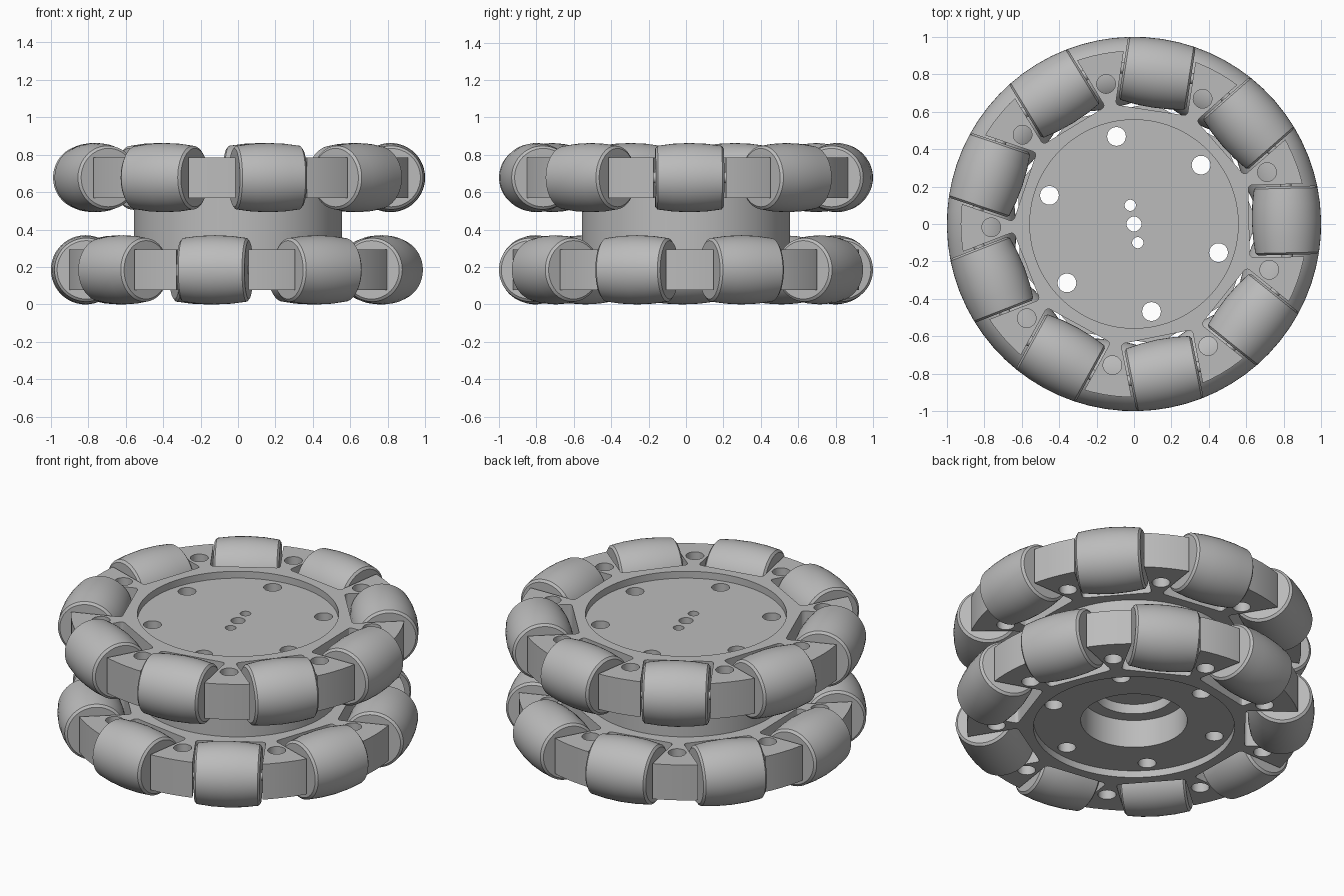
import bpy, bmesh, math
from mathutils import Matrix, Vector

cube = bpy.data.objects.get("Cube")
if cube:
    bpy.data.objects.remove(cube, do_unlink=True)

grey = bpy.data.materials.new("plain_grey")
grey.use_nodes = True
grey.diffuse_color = (0.5, 0.5, 0.5, 1)
grey.node_tree.nodes["Principled BSDF"].inputs["Base Color"].default_value = (0.5, 0.5, 0.5, 1)

COUNT = 9
STEP = math.tau / COUNT
TURN = math.radians(1.3)
LAYERS = {"lower": (0.185, TURN + STEP / 2), "upper": (0.678, TURN)}
HALF = 0.108          # half thickness of a plate
AXIS_R = 0.815        # distance of roller axles from the centre
ROLLER_R = 0.185


def make_object(name, bm):
    bmesh.ops.recalc_face_normals(bm, faces=bm.faces)
    mesh = bpy.data.meshes.new(name)
    bm.to_mesh(mesh)
    bm.free()
    mesh.materials.append(grey)
    obj = bpy.data.objects.new(name, mesh)
    bpy.context.collection.objects.link(obj)
    return obj


def activate(obj):
    bpy.ops.object.select_all(action="DESELECT")
    obj.select_set(True)
    bpy.context.view_layer.objects.active = obj


def smooth(obj, degrees=30):
    activate(obj)
    bpy.ops.object.shade_smooth_by_angle(angle=math.radians(degrees))


def lathe(profile, axis, steps):
    """Revolve (radius, height) points around z or x."""
    bm = bmesh.new()
    pts = [Vector((r, 0, h)) if axis == "Z" else Vector((h, 0, r)) for r, h in profile]
    verts = [bm.verts.new(p) for p in pts]
    edges = [bm.edges.new(pair) for pair in zip(verts, verts[1:])]
    bmesh.ops.spin(bm, geom=verts + edges, cent=(0, 0, 0), steps=steps, angle=math.tau,
                   axis=(0, 0, 1) if axis == "Z" else (1, 0, 0))
    bmesh.ops.remove_doubles(bm, verts=bm.verts, dist=1e-5)
    return bm


def polar(radius, angle, z):
    return Matrix.Rotation(angle, 4, "Z") @ Matrix.Translation((radius, 0, z))


def add_hole(bm, radius, distance, angle, z, depth):
    bmesh.ops.create_cone(bm, cap_ends=True, segments=32, radius1=radius, radius2=radius,
                          depth=depth, matrix=polar(distance, angle, z))


def add_pocket(bm, angle, z):
    """Slot with rounded corners that houses one roller."""
    box = Matrix.Diagonal((0.5, 0.388, 0.3, 1))
    made = bmesh.ops.create_cube(bm, size=1, matrix=polar(0.865, angle, z) @ box)
    upright = {e for v in made["verts"] for e in v.link_edges
               if abs(e.verts[0].co.z - e.verts[1].co.z) > 0.1}
    bmesh.ops.bevel(bm, geom=list(upright), offset=0.02, segments=3, affect="EDGES", profile=0.5)


# Body: two recessed plates, the hub between them and a stepped bore below
low, high = LAYERS["lower"][0], LAYERS["upper"][0]
RIM, HUB, RECESS = 0.926, 0.557, 0.042
body = make_object("wheel_body", lathe([
    (0, 0.35), (0.22, 0.35), (0.22, 0.29), (0.295, 0.29), (0.295, low - HALF + RECESS),
    (HUB, low - HALF + RECESS), (HUB, low - HALF), (RIM, low - HALF), (RIM, low + HALF),
    (HUB, low + HALF), (HUB, high - HALF), (RIM, high - HALF), (RIM, high + HALF),
    (HUB, high + HALF), (HUB, high + HALF - RECESS), (0, high + HALF - RECESS)], "Z", 90))

# Cutter: roller pockets, screw holes in the plates and holes through the hub
cut = bmesh.new()
for z, turn in LAYERS.values():
    for i in range(COUNT):
        add_pocket(cut, turn + i * STEP, z)
        add_hole(cut, 0.05, 0.763, turn + (i + 0.5) * STEP, z, 0.3)
for i in range(6):
    add_hole(cut, 0.05, 0.477, TURN + math.radians(40 + 60 * i), 0.45, 1.2)
add_hole(cut, 0.04, 0, 0, 0.45, 1.2)
for side in (0, math.pi):
    add_hole(cut, 0.03, 0.102, TURN + math.radians(100) + side, 0.45, 1.2)
cutter = make_object("body_cutter", cut)
cutter.hide_render = True
activate(body)
mod = body.modifiers.new("cuts", "BOOLEAN")
mod.operation = "DIFFERENCE"
mod.solver = "EXACT"
mod.object = cutter
bpy.ops.object.modifier_apply(modifier=mod.name)
bpy.data.objects.remove(cutter, do_unlink=True)
smooth(body)

# Rollers: barrels whose outer line follows the wheel's circle, with eased ends
END = 0.183


def barrel_radius(x):
    return math.sqrt(1 - x * x) - AXIS_R


curve = [(barrel_radius(x), x) for x in (-0.172, -0.09, 0, 0.09, 0.172)]
tip = barrel_radius(END) - 0.012
profile = [(0, -END), (tip, -END)] + curve + [(tip, END), (0, END)]
roller = make_object("roller", lathe(profile, "X", 48))
smooth(roller)
axle_bm = bmesh.new()
bmesh.ops.create_cone(axle_bm, cap_ends=True, segments=24, radius1=0.03, radius2=0.03, depth=0.42,
                      matrix=Matrix.Rotation(math.pi / 2, 4, "Y"))
axle = make_object("axle", axle_bm)
smooth(axle)

for layer, (z, turn) in LAYERS.items():
    for i in range(COUNT):
        for part in (roller, axle):
            copy = bpy.data.objects.new(f"{layer}_{part.name}_{i + 1}", part.data)
            copy.matrix_world = polar(AXIS_R, turn + i * STEP, z) @ Matrix.Rotation(math.pi / 2, 4, "Z")
            bpy.context.collection.objects.link(copy)
for part in (roller, axle):
    bpy.data.objects.remove(part, do_unlink=True)
